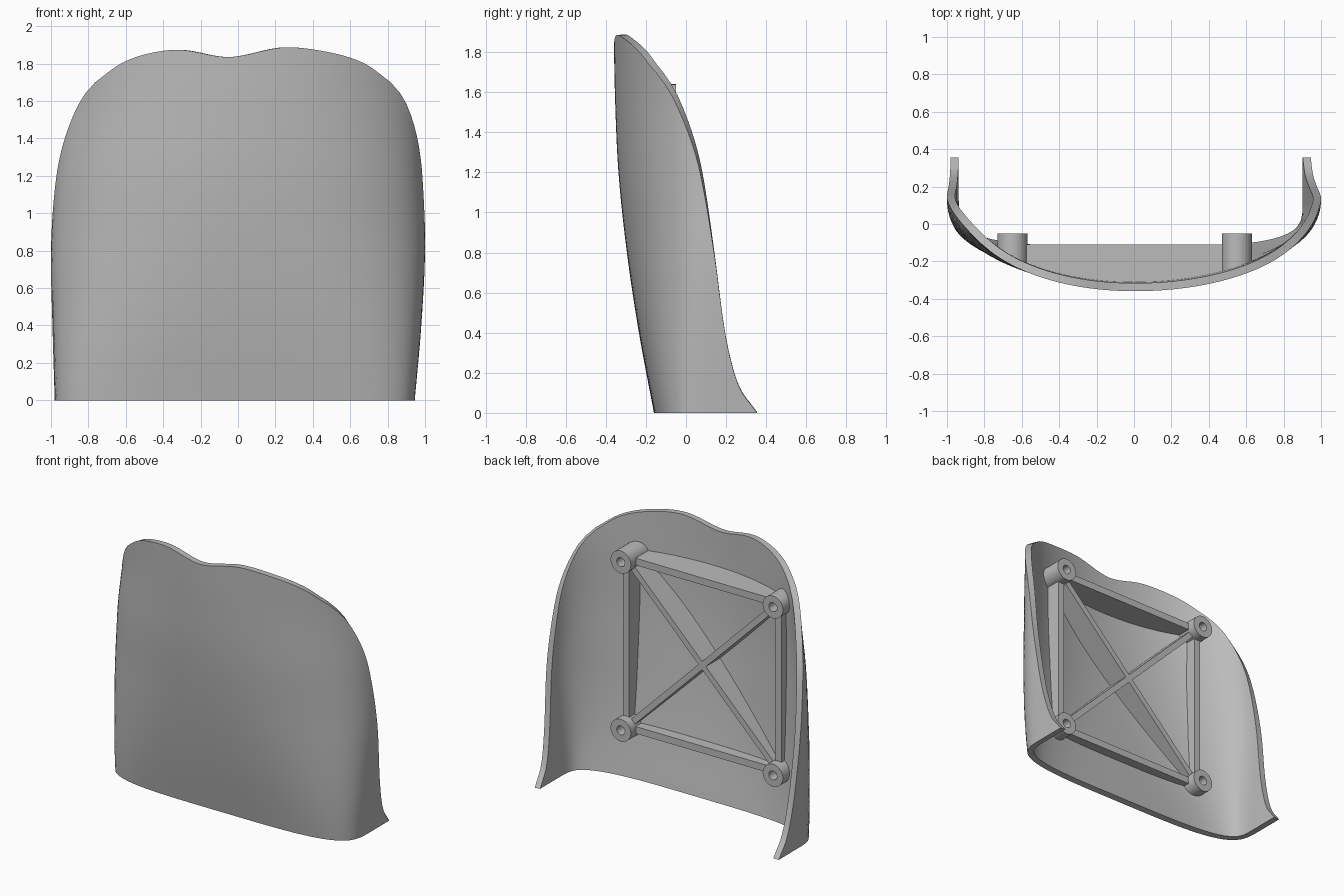
import bpy, bmesh
from math import sin, cos, acos, pi, hypot
from mathutils import Vector

cube = bpy.data.objects.get("Cube")
if cube:
    bpy.data.objects.remove(cube, do_unlink=True)

grey = bpy.data.materials.new("plain grey")
grey.use_nodes = True
grey.diffuse_color = (0.5, 0.5, 0.5, 1)
grey.node_tree.nodes["Principled BSDF"].inputs["Base Color"].default_value = (0.5, 0.5, 0.5, 1)


def curve(*pts):
    """Smooth function through (position, value) pairs."""
    def slope(i):
        a, b = pts[max(i - 1, 0)], pts[min(i + 1, len(pts) - 1)]
        return (b[1] - a[1]) / (b[0] - a[0])

    def f(t):
        t = min(max(t, pts[0][0]), pts[-1][0])
        i = 0
        while i < len(pts) - 2 and t > pts[i + 1][0]:
            i += 1
        (x0, y0), (x1, y1) = pts[i], pts[i + 1]
        h = x1 - x0
        k = (t - x0) / h
        return ((1 + 2 * k) * (1 - k) ** 2 * y0 + k * (1 - k) ** 2 * h * slope(i)
                + k * k * (3 - 2 * k) * y1 + k * k * (k - 1) * h * slope(i + 1))
    return f


# Shell shape as functions of height
front_y = curve((0, -.16), (.4, -.235), (.8, -.295), (1.2, -.337), (1.6, -.355), (1.9, -.36))
rim_y = curve((0, .355), (.04, .325), (.1, .28), (.2, .24), (.4, .195), (.8, .14),
              (1.2, .07), (1.4, .01), (1.6, -.08), (1.7, -.15))
side_y = curve((0, .15), (.8, .14), (1.6, .12), (1.9, .12))
width_pos = curve((0, .945), (.4, .98), (.8, 1), (1.2, .992), (1.6, .985), (1.9, 1.01))
width_neg = curve((0, .98), (.4, .992), (.8, 1), (1.2, .977), (1.6, .93), (1.9, .93))
squareness = curve((0, 3.9), (.4, 2.9), (.8, 2.3), (1.2, 2.1), (1.6, 2), (1.9, 2))
top_edge = curve((-1, 1.7), (-.82, 1.8), (-.62, 1.855), (-.4, 1.873), (-.06, 1.835),
                 (.3, 1.886), (.6, 1.86), (.83, 1.8), (1, 1.7))
CAP = 1.7
HALF = 30


def surface_y(x, z):
    """Outer surface depth at a point of the front."""
    w = width_pos(z) if x > 0 else width_neg(z)
    n = squareness(z)
    r = min(abs(x) / w, 1)
    return side_y(z) - (side_y(z) - front_y(z)) * (1 - r ** n) ** (1 / n)


def half_section(z, width):
    """Evenly spaced points from the middle of the shell to its rim."""
    yc, yb, n = side_y(z), rim_y(z), squareness(z)
    depth = yc - front_y(z)
    end = acos(min(1, max(0, (yc - yb) / depth) ** (n / 2)))
    pts = []
    for i in range(121):
        a = end * i / 120
        pts.append((width * max(0, sin(a)) ** (2 / n),
                    yc - depth * max(0, cos(a)) ** (2 / n)))
    if yb > yc:
        pts.append((width, yb))
    dist = [0]
    for p, q in zip(pts, pts[1:]):
        dist.append(dist[-1] + hypot(q[0] - p[0], q[1] - p[1]))
    out, j = [], 0
    for i in range(HALF + 1):
        d = dist[-1] * i / HALF
        while j < len(pts) - 2 and dist[j + 1] < d:
            j += 1
        k = (d - dist[j]) / max(dist[j + 1] - dist[j], 1e-9)
        out.append(Vector(pts[j]).lerp(Vector(pts[j + 1]), min(k, 1)))
    return out


def finish(name, bm, thickness=0):
    mesh = bpy.data.meshes.new(name)
    bm.to_mesh(mesh)
    bm.free()
    mesh.materials.append(grey)
    ob = bpy.data.objects.new(name, mesh)
    bpy.context.collection.objects.link(ob)
    bpy.ops.object.select_all(action='DESELECT')
    ob.select_set(True)
    bpy.context.view_layer.objects.active = ob
    if thickness:
        mod = ob.modifiers.new("Wall", 'SOLIDIFY')
        mod.thickness = thickness
        mod.offset = -1
        bpy.ops.object.modifier_apply(modifier=mod.name)
    bpy.ops.object.shade_smooth_by_angle(angle=0.6)
    return ob


# Curved shell: lofted sections, then a cap up to the wavy top edge
rows = []
levels = [0, .02, .04, .07, .1, .15] + [.2 + 1.5 * i / 26 for i in range(27)]
for z in levels:
    pos = half_section(z, width_pos(z))
    neg = half_section(z, width_neg(z))
    rows.append([(-p.x, p.y, z) for p in neg[:0:-1]] + [(p.x, p.y, z) for p in pos])
base = rows[-1]
for step in range(1, 6):
    row = []
    for x, y, z in base:
        s = x / (base[-1][0] if x > 0 else -base[0][0])
        zz = CAP + (top_edge(s) - CAP) * step / 5
        row.append((x, surface_y(x, zz), zz))
    rows.append(row)
bm = bmesh.new()
grid = [[bm.verts.new(p) for p in row] for row in rows]
for a, b in zip(grid, grid[1:]):
    for i in range(len(a) - 1):
        bm.faces.new((a[i], a[i + 1], b[i + 1], b[i]))
bmesh.ops.remove_doubles(bm, verts=bm.verts[:], dist=0.0005)
finish("shell", bm, 0.043)


# Screw bosses with blind holes, bases following the shell
def boss(name, cx, cz, sides=32):
    bm = bmesh.new()
    rings = []
    for radius, y in ((.08, None), (.08, -.05), (.032, -.05), (.032, -.12)):
        ring = []
        for i in range(sides):
            a = 2 * pi * i / sides
            x, z = cx + radius * cos(a), cz + radius * sin(a)
            ring.append(bm.verts.new((x, surface_y(x, z) + .02 if y is None else y, z)))
        rings.append(ring)
    for a, b in zip(rings, rings[1:]):
        for i in range(sides):
            j = (i + 1) % sides
            bm.faces.new((a[i], a[j], b[j], b[i]))
    bm.faces.new(rings[0])
    bm.faces.new(rings[-1])
    bmesh.ops.recalc_face_normals(bm, faces=bm.faces[:])
    finish(name, bm)


# Ribs: straight back edge, base following the shell
def rib(name, start, end, width=.05, steps=24):
    p, q = Vector(start), Vector(end)
    d = (q - p).normalized()
    p, q = p + d * .055, q - d * .055
    side = Vector((-d.y, d.x)) * width / 2
    bm = bmesh.new()
    loops = []
    for i in range(steps + 1):
        c = p.lerp(q, i / steps)
        l, r = c - side, c + side
        loops.append([bm.verts.new(v) for v in (
            (l.x, -.11, l.y), (r.x, -.11, r.y),
            (r.x, surface_y(r.x, r.y) + .02, r.y), (l.x, surface_y(l.x, l.y) + .02, l.y))])
    for a, b in zip(loops, loops[1:]):
        for i in range(4):
            j = (i + 1) % 4
            bm.faces.new((a[i], a[j], b[j], b[i]))
    bm.faces.new(loops[0])
    bm.faces.new(loops[-1])
    bmesh.ops.recalc_face_normals(bm, faces=bm.faces[:])
    finish(name, bm)


XP, XN, LOW, HIGH = .55, -.65, .36, 1.56
corners = {"lower_left": (XP, LOW), "upper_left": (XP, HIGH),
           "upper_right": (XN, HIGH), "lower_right": (XN, LOW)}
for label, (x, z) in corners.items():
    boss(label + "_boss", x, z)
c = list(corners.values())
for label, i, j in (("left_rib", 0, 1), ("top_rib", 1, 2), ("right_rib", 2, 3),
                    ("bottom_rib", 3, 0), ("rising_brace", 0, 2), ("falling_brace", 1, 3)):
    rib(label, c[i], c[j], .05 if "rib" in label else .042)
